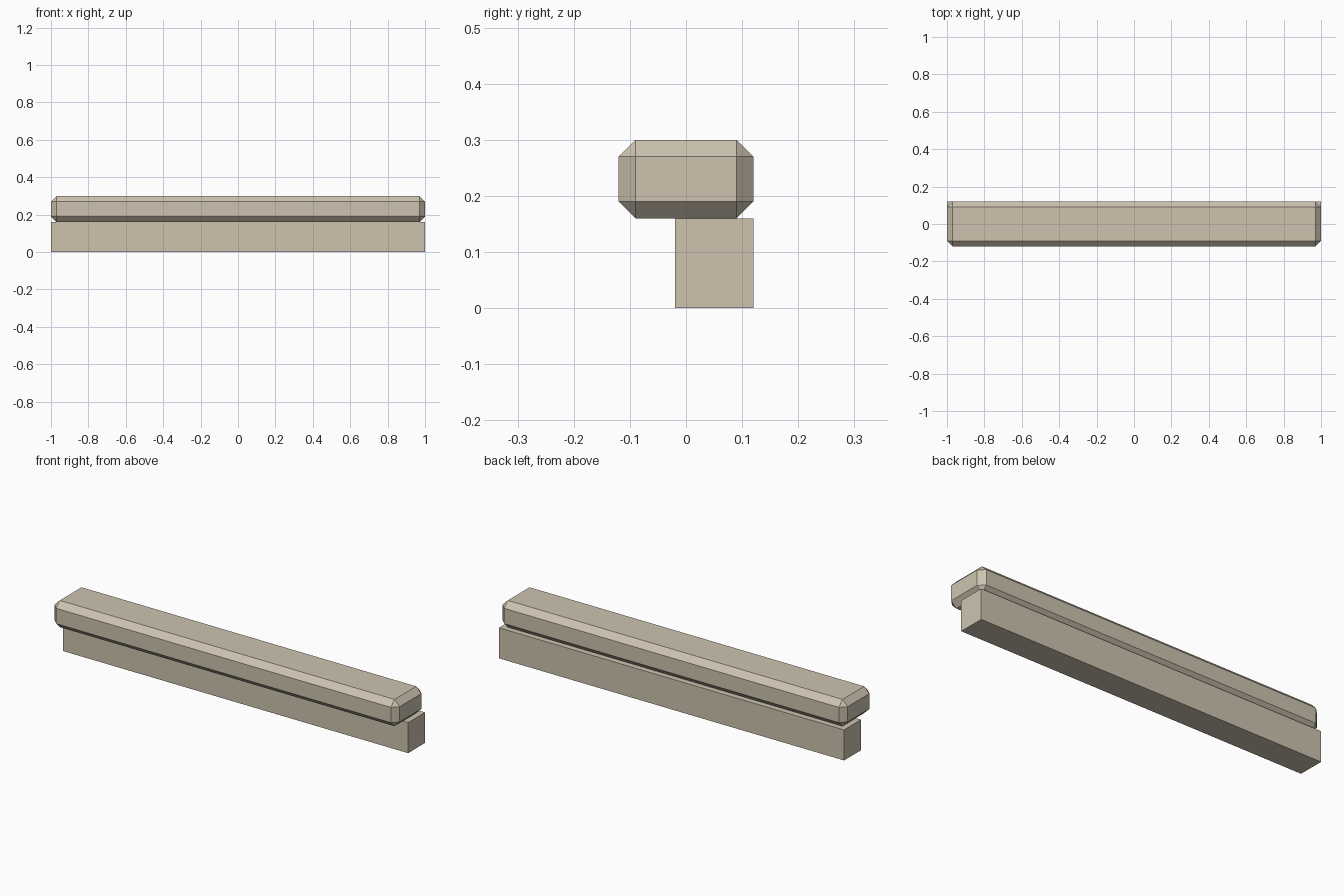
import bpy
import bmesh
from mathutils import Vector

cube = bpy.data.objects.get("Cube")
if cube:
    bpy.data.objects.remove(cube, do_unlink=True)

# Pale stone colour shared by both parts
stone = bpy.data.materials.new("pale_stone")
stone.use_nodes = True
colour = (0.61, 0.545, 0.43, 1)
stone.diffuse_color = colour
stone.node_tree.nodes["Principled BSDF"].inputs["Base Color"].default_value = colour


def add_block(name, low, high, chamfer=0):
    """Flat-shaded box between two corners, with optional chamfered edges."""
    low, high = Vector(low), Vector(high)
    bm = bmesh.new()
    bmesh.ops.create_cube(bm, size=1)
    bmesh.ops.scale(bm, vec=high - low, verts=bm.verts)
    if chamfer:
        bmesh.ops.bevel(bm, geom=bm.edges[:], offset=chamfer, segments=1,
                        affect='EDGES', offset_type='OFFSET')
    mesh = bpy.data.meshes.new(name)
    bm.to_mesh(mesh)
    bm.free()
    mesh.materials.append(stone)
    block = bpy.data.objects.new(name, mesh)
    block.location = (low + high) / 2
    bpy.context.collection.objects.link(block)
    return block


# Plain lower bar, set towards the back
add_block("lower_bar", (-1, -0.02, 0), (1, 0.12, 0.16))

# Chamfered rail overhanging the front
add_block("upper_rail", (-1, -0.12, 0.16), (1, 0.12, 0.30), chamfer=0.03)
